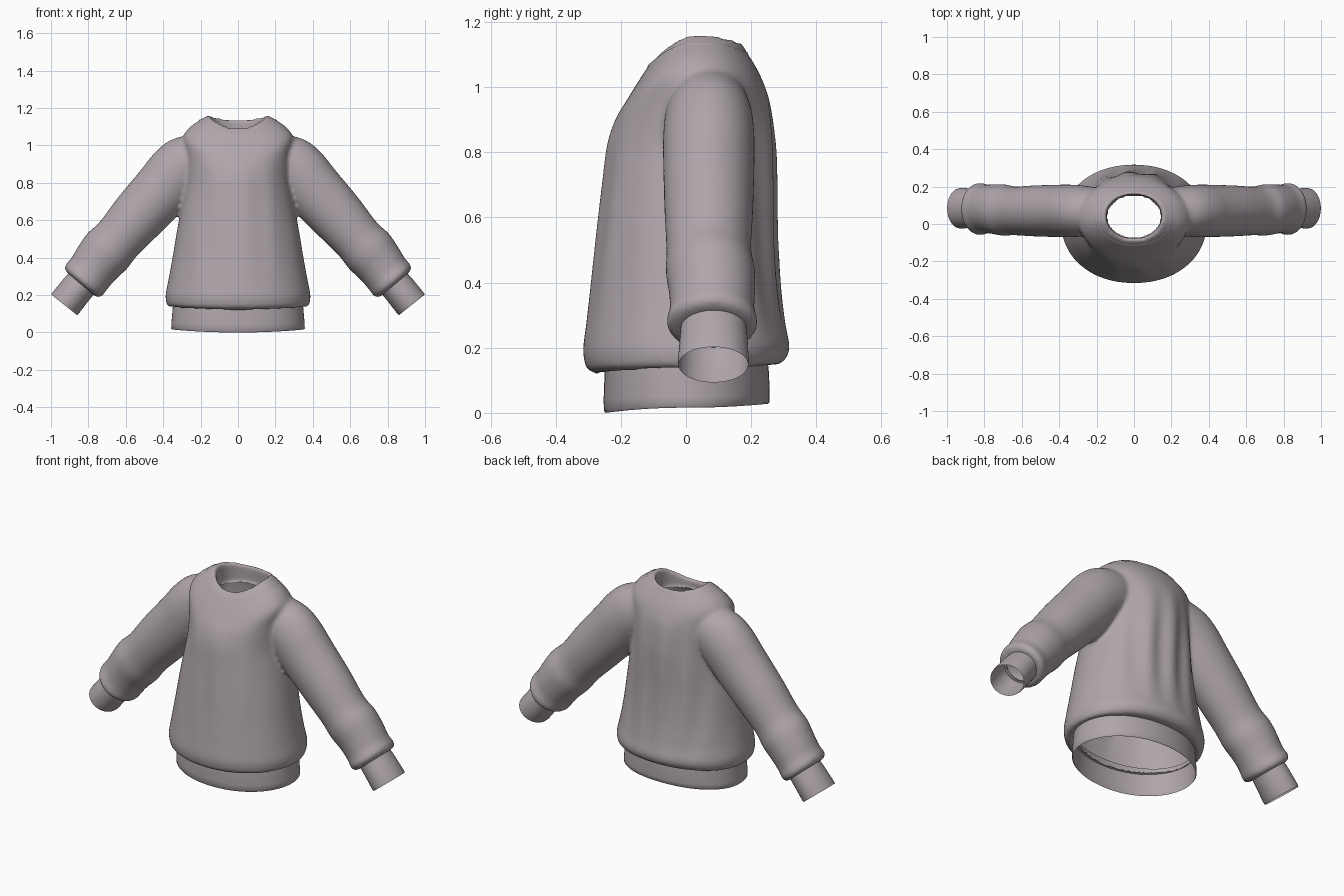
import bpy, bmesh, math
from mathutils import Vector

if "Cube" in bpy.data.objects:
    bpy.data.objects.remove(bpy.data.objects["Cube"])

fabric = bpy.data.materials.new("mauve grey fabric")
fabric.diffuse_color = (0.43, 0.38, 0.41, 1)
fabric.use_nodes = True
fabric.node_tree.nodes["Principled BSDF"].inputs["Base Color"].default_value = fabric.diffuse_color


def spow(v, e):
    return math.copysign(abs(v) ** e, v)


def loft(bm, rings, capped):
    """Skin a list of point rings, optionally closing both ends."""
    loops = [[bm.verts.new(p) for p in ring] for ring in rings]
    n = len(loops[0])
    faces = []
    for a, b in zip(loops, loops[1:]):
        for i in range(n):
            j = (i + 1) % n
            faces.append(bm.faces.new((a[i], a[j], b[j], b[i])))
    if capped:
        faces += [bm.faces.new(loops[0]), bm.faces.new(loops[-1])]
    bmesh.ops.recalc_face_normals(bm, faces=faces)


def spline(rows, steps):
    """Catmull-Rom interpolation of rows of numbers."""
    out = []
    for k in range(len(rows) - 1):
        p0, p1 = rows[max(k - 1, 0)], rows[k]
        p2, p3 = rows[k + 1], rows[min(k + 2, len(rows) - 1)]
        for s in range(steps):
            t = s / steps
            out.append([0.5 * (2 * b + (c - a) * t + (2 * a - 5 * b + 4 * c - d) * t * t
                               + (3 * b - a - 3 * c + d) * t ** 3)
                        for a, b, c, d in zip(p0, p1, p2, p3)])
    return out + [list(rows[-1])]


def body_ring(z, hx, yf, yb, df, db, n=96, e=0.95):
    """Horizontal ring; df and db lower its front and back."""
    cy = (yf + yb) / 2
    hy = (yb - yf) / 2
    pts = []
    for i in range(n):
        a = math.tau * i / n
        c, s = math.cos(a), math.sin(a)
        x, y = hx * spow(c, e), cy + hy * spow(s, e)
        if 0.2 < z < 1.0:   # soft hanging pleats, stronger at the back
            fade = math.sin(math.pi * (z - 0.2) / 0.8)
            amp = 0.009 if s > 0 else 0.003
            y += amp * fade * abs(s) * math.cos(44 * x + 2 * z)
        pts.append((x, y, z - (df if s < 0 else db) * s * s))
    return pts


def sleeve_ring(x, z, hw, hy, yc, tilt, side, n=48):
    """Ring across the arm; tilt is the angle of its upper edge."""
    ux, uz = math.cos(tilt), math.sin(tilt)
    return [(side * (x + ux * hw * math.cos(math.tau * i / n)),
             yc + hy * math.sin(math.tau * i / n),
             z + uz * hw * math.cos(math.tau * i / n)) for i in range(n)]


def add_object(name, bm):
    me = bpy.data.meshes.new(name)
    bm.to_mesh(me)
    bm.free()
    me.materials.append(fabric)
    ob = bpy.data.objects.new(name, me)
    bpy.context.collection.objects.link(ob)
    return ob


def smooth(ob, angle):
    bpy.ops.object.select_all(action='DESELECT')
    ob.select_set(True)
    bpy.context.view_layer.objects.active = ob
    bpy.ops.object.shade_smooth_by_angle(angle=math.radians(angle))


# torso: z, half width, front y, back y, front drop, back drop
HEM = [(0.15, 0.335, -0.235, 0.24, 0.015, 0), (0.135, 0.365, -0.275, 0.28, 0.015, -0.012)]
TORSO = [(0.15, 0.382, -0.306, 0.302, 0.015, -0.01), (0.2, 0.387, -0.316, 0.318, 0.01, 0),
         (0.28, 0.372, -0.306, 0.302, 0, 0), (0.4, 0.35, -0.292, 0.286, 0, 0),
         (0.55, 0.325, -0.275, 0.276, 0, 0), (0.7, 0.297, -0.257, 0.275, 0, 0),
         (0.82, 0.278, -0.242, 0.273, 0, 0), (0.95, 0.282, -0.217, 0.258, 0.05, 0),
         (1.04, 0.295, -0.182, 0.235, 0.08, 0.02), (1.095, 0.26, -0.148, 0.213, 0.08, 0.03),
         (1.135, 0.205, -0.115, 0.188, 0.07, 0.03), (1.162, 0.158, -0.088, 0.166, 0.068, 0.02)]
NECK = [(1.15, 0.146, -0.076, 0.157, 0.066, 0.02), (1.03, 0.15, -0.08, 0.16, 0.0, 0.0)]
# sleeve: x, z, half width, half depth, centre y, tilt
SLEEVE = [(0.15, 0.97, 0.13, 0.11, 0.07, 0.80), (0.25, 0.915, 0.158, 0.132, 0.07, 0.80),
          (0.33, 0.85, 0.160, 0.14, 0.07, 0.78), (0.41, 0.757, 0.156, 0.14, 0.07, 0.75),
          (0.535, 0.62, 0.147, 0.136, 0.07, 0.72), (0.64, 0.50, 0.135, 0.13, 0.07, 0.72),
          (0.70, 0.435, 0.142, 0.137, 0.075, 0.72), (0.755, 0.37, 0.133, 0.132, 0.08, 0.70),
          (0.795, 0.315, 0.127, 0.13, 0.08, 0.70), (0.823, 0.28, 0.128, 0.14, 0.08, 0.70),
          (0.836, 0.262, 0.115, 0.128, 0.083, 0.70), (0.84, 0.258, 0.09, 0.1, 0.085, 0.70)]

bm = bmesh.new()
loft(bm, [body_ring(*r) for r in HEM + spline(TORSO, 5) + NECK], True)
for side in (1, -1):
    loft(bm, [sleeve_ring(*r, side) for r in spline(SLEEVE, 4)], True)
source = add_object("sweater_volume", bm)

# blend torso and sleeves into one skin
rem = source.modifiers.new("blend", 'REMESH')
rem.mode = 'VOXEL'
rem.voxel_size = 0.011
smo = source.modifiers.new("soften", 'SMOOTH')
smo.factor, smo.iterations = 0.5, 5
dg = bpy.context.evaluated_depsgraph_get()
skin = bpy.data.meshes.new_from_object(source.evaluated_get(dg))
bpy.data.objects.remove(source)

# open the neck, hem and sleeve ends
bm = bmesh.new()
bm.from_mesh(skin)
axis = Vector((0.644, 0, -0.765))
tip = Vector((0.84, 0.085, 0.258))


def is_cap(f):
    c = f.calc_center_median()
    if (c.x / 0.143) ** 2 + ((c.y - 0.04) / 0.113) ** 2 < 1 and 0.9 < c.z < 1.055:
        return True
    if (c.x / 0.345) ** 2 + (c.y / 0.24) ** 2 < 1 and c.z < 0.17:
        return True
    d = Vector((abs(c.x), c.y, c.z)) - tip
    along = d.dot(axis)
    return abs(along) < 0.025 and (d - along * axis).length < 0.083


bmesh.ops.delete(bm, geom=[f for f in bm.faces if is_cap(f)], context='FACES')
sweater = add_object("sweater_body_and_sleeves", bm)
smooth(sweater, 60)

# waistband
bm = bmesh.new()
BAND = [(0.17, 0.346, -0.245, 0.25, 0, 0), (0.12, 0.35, -0.25, 0.255, 0, 0),
        (0.05, 0.356, -0.253, 0.257, 0.01, -0.005), (0.022, 0.357, -0.252, 0.256, 0.015, -0.01),
        (0.016, 0.352, -0.247, 0.251, 0.016, -0.012)]
loft(bm, [body_ring(*r) for r in BAND], False)
smooth(add_object("waistband", bm), 50)

# collar seam, a shallow raised line around the neck
bm = bmesh.new()
SEAM = [(1.128, 0.212, -0.119, 0.191, 0.072, 0.03), (1.137, 0.206, -0.117, 0.189, 0.070, 0.03),
        (1.139, 0.199, -0.112, 0.185, 0.070, 0.03)]
loft(bm, [body_ring(*r) for r in SEAM], False)
smooth(add_object("collar_seam", bm), 60)

# cuffs
for side, name in ((1, "cuff_right"), (-1, "cuff_left")):
    bm = bmesh.new()
    CUFF = [(0.825, 0.275, 0.088, 0.1, 0.085, 0.67), (0.865, 0.229, 0.089, 0.104, 0.085, 0.67),
            (0.922, 0.157, 0.09, 0.109, 0.084, 0.67), (0.93, 0.148, 0.088, 0.107, 0.084, 0.67)]
    loft(bm, [sleeve_ring(*r, side) for r in CUFF], False)
    smooth(add_object(name, bm), 50)
